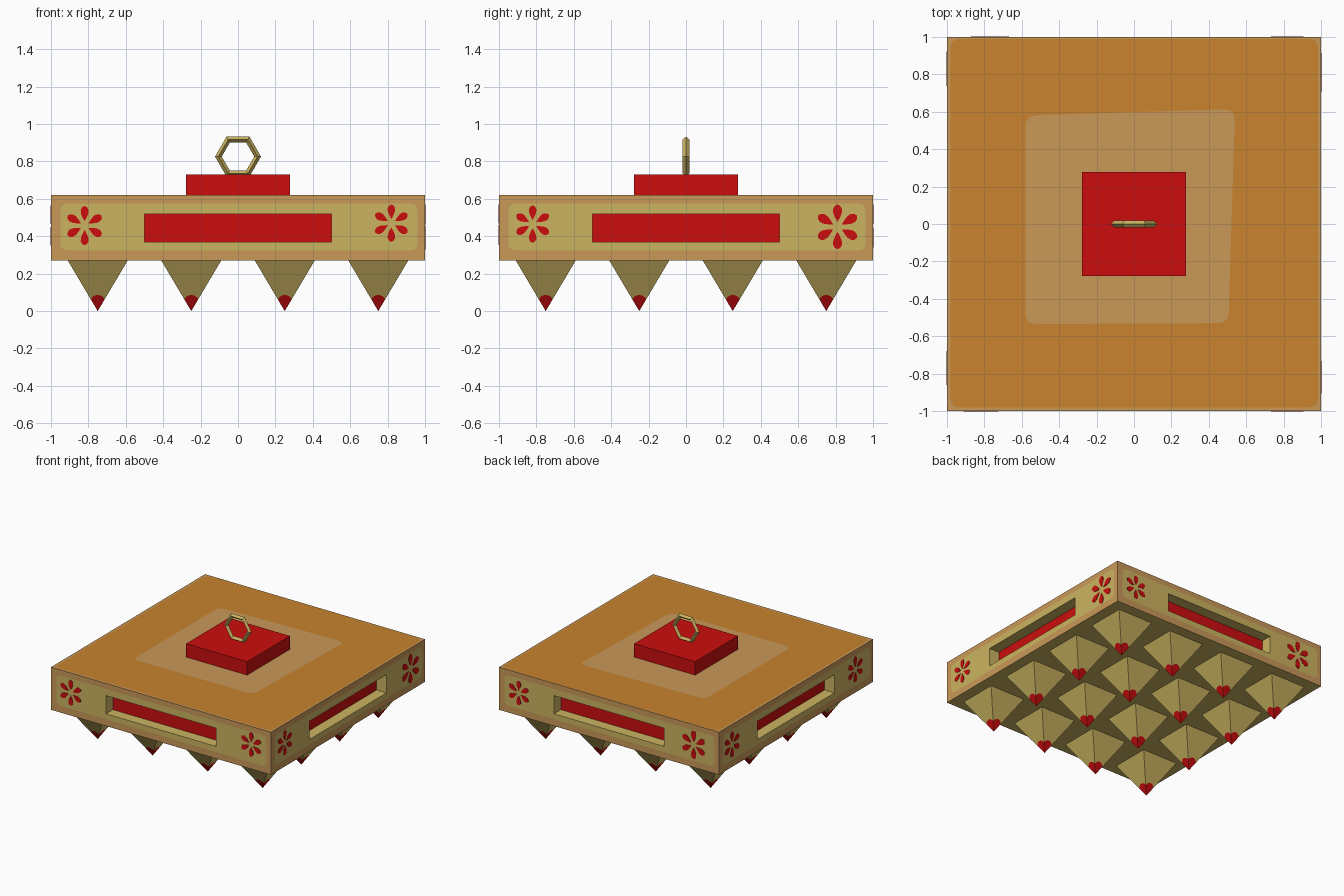
import bpy, bmesh, math
from mathutils import Vector, Matrix

if "Cube" in bpy.data.objects:
    bpy.data.objects.remove(bpy.data.objects["Cube"])


def material(name, r, g, b):
    def lin(c):
        c /= 255
        return c / 12.92 if c <= 0.04045 else ((c + 0.055) / 1.055) ** 2.4
    m = bpy.data.materials.new(name)
    m.diffuse_color = (lin(r), lin(g), lin(b), 1)
    m.use_nodes = True
    m.node_tree.nodes["Principled BSDF"].inputs["Base Color"].default_value = m.diffuse_color
    return m


TAN = material("straw tan", 203, 180, 97)
FRAME = material("light brown", 202, 152, 88)
ORANGE = material("orange brown", 200, 131, 45)
RED = material("red", 204, 13, 14)
MATS = [TAN, FRAME, ORANGE, RED]
I_TAN, I_FRAME, I_ORANGE, I_RED = range(4)


def finish(bm, name, mats):
    bmesh.ops.remove_doubles(bm, verts=bm.verts, dist=1e-5)
    bmesh.ops.recalc_face_normals(bm, faces=bm.faces)
    me = bpy.data.meshes.new(name)
    bm.to_mesh(me)
    bm.free()
    for m in mats:
        me.materials.append(m)
    ob = bpy.data.objects.new(name, me)
    bpy.context.collection.objects.link(ob)
    return ob


def face(bm, pts, mat):
    """Face from points, skipping repeated ones."""
    uniq = []
    for p in pts:
        if all((p - q).length > 1e-6 for q in uniq):
            uniq.append(p)
    if len(uniq) > 2:
        bm.faces.new([bm.verts.new(p) for p in uniq]).material_index = mat


def bridge(bm, a, b, mat):
    for i in range(len(a)):
        j = (i + 1) % len(a)
        face(bm, [a[i], a[j], b[j], b[i]], mat)


SEG = 5


def corners(pts, radius=0.0):
    """Outline of a quadrilateral with SEG points at each rounded corner."""
    pts = [Vector(p) for p in pts]
    out = []
    for i, c in enumerate(pts):
        a = c + (pts[i - 1] - c).normalized() * radius
        b = c + (pts[(i + 1) % 4] - c).normalized() * radius
        for k in range(SEG):
            t = k / (SEG - 1)
            out.append(a * (1 - t) ** 2 + c * 2 * t * (1 - t) + b * t * t)
    return out


def rect(x0, x1, z0, z1):
    return [(x0, z0), (x1, z0), (x1, z1), (x0, z1)]


def on_side(outline, y, k):
    """Put a 2D outline on side k (0 front, 1 right, 2 back, 3 left)."""
    rot = Matrix.Rotation(k * math.pi / 2, 3, 'Z')
    return [rot @ Vector((p[0], y, p[1])) for p in outline]


Z0, Z1, DEPTH = 0.27, 0.62, 0.09

# Body: framed sides with panel and recessed red slot, painted top
bm = bmesh.new()
for k in range(4):
    edge = on_side(corners(rect(-1, 1, Z0, Z1)), -1, k)
    panel = on_side(corners(rect(-0.95, 0.96, 0.325, 0.575), 0.04), -1, k)
    slot = corners(rect(-0.5, 0.5, 0.37, 0.52))
    mouth, back = on_side(slot, -1, k), on_side(slot, -1 + DEPTH, k)
    bridge(bm, edge, panel, I_FRAME)
    bridge(bm, panel, mouth, I_TAN)
    bridge(bm, mouth, back, I_TAN)
    face(bm, back, I_RED)


def level(outline, z):
    return [Vector((p[0], p[1], z)) for p in outline]


rim = level(corners(rect(-1, 1, -1, 1)), Z1)
field = level(corners(rect(-0.98, 0.985, -0.98, 0.99), 0.05), Z1)
patch = level(corners([(-0.58, -0.535), (0.505, -0.53),
                       (0.54, 0.615), (-0.58, 0.58)], 0.06), Z1)
bridge(bm, rim, field, I_FRAME)
bridge(bm, field, patch, I_ORANGE)
face(bm, patch, I_FRAME)
face(bm, level(corners(rect(-1, 1, -1, 1)), Z0), I_TAN)
finish(bm, "body", MATS)

# Flowers: six thin petals each, two per side (position, height, radius)
FLOWERS = [[(-0.82, 0.457, 0.105), (0.82, 0.47, 0.10)],
           [(-0.82, 0.465, 0.10), (0.81, 0.45, 0.12)],
           [(-0.82, 0.455, 0.10), (0.77, 0.455, 0.115)],
           [(-0.83, 0.455, 0.105), (0.77, 0.46, 0.105)]]
PETAL = [(0.22, 0), (0.42, 0.11), (0.62, 0.19), (0.8, 0.2), (0.94, 0.12),
         (1, 0), (0.94, -0.12), (0.8, -0.2), (0.62, -0.19), (0.42, -0.11)]
for k, pair in enumerate(FLOWERS):
    for n, (u, z, r) in enumerate(pair):
        bm = bmesh.new()
        for i in range(6):
            a = math.radians(30 + 60 * i)
            c, s = math.cos(a), math.sin(a)
            shape = [(u + r * (p * c - q * s), z + r * (p * s + q * c))
                     for p, q in PETAL]
            front, rear = on_side(shape, -1.003, k), on_side(shape, -0.999, k)
            face(bm, front, 0)
            face(bm, rear, 0)
            bridge(bm, front, rear, 0)
        finish(bm, f"flower_{k}_{n}", [RED])

# Feet: 4 x 4 inverted pyramids with red tips bounded by a scalloped line
HALF = 0.16
for ix in range(4):
    for iy in range(4):
        cx, cy = -0.75 + 0.5 * ix, -0.75 + 0.5 * iy
        tip = Vector((cx, cy, 0))
        sq = [Vector((cx + x * HALF, cy + y * HALF, Z0))
              for x, y in [(-1, -1), (1, -1), (1, 1), (-1, 1)]]
        bm = bmesh.new()
        for i in range(4):
            a, b = sq[i], sq[(i + 1) % 4]
            arc = []
            for k in range(7):
                t = k / 6
                f = 0.23 + 0.09 * math.sin(math.pi * t)
                arc.append(tip + (a.lerp(b, t) - tip) * f)
            face(bm, [b, a] + arc, 0)
            face(bm, [tip] + arc[::-1], 1)
        face(bm, sq, 0)
        finish(bm, f"foot_{ix}_{iy}", [TAN, RED])

# Red block on top
bm = bmesh.new()
bmesh.ops.create_cube(bm, size=1, matrix=Matrix.Translation((0, 0, 0.674))
                      @ Matrix.Diagonal((0.555, 0.555, 0.112, 1)))
finish(bm, "top_block", [RED])

# Hexagonal hanging ring
bpy.ops.mesh.primitive_torus_add(major_segments=6, minor_segments=4,
                                 major_radius=0.105, minor_radius=0.018,
                                 location=(0, 0, 0.826),
                                 rotation=(math.pi / 2, 0, 0))
ring = bpy.context.object
ring.name = "hanging_ring"
ring.data.materials.append(TAN)
